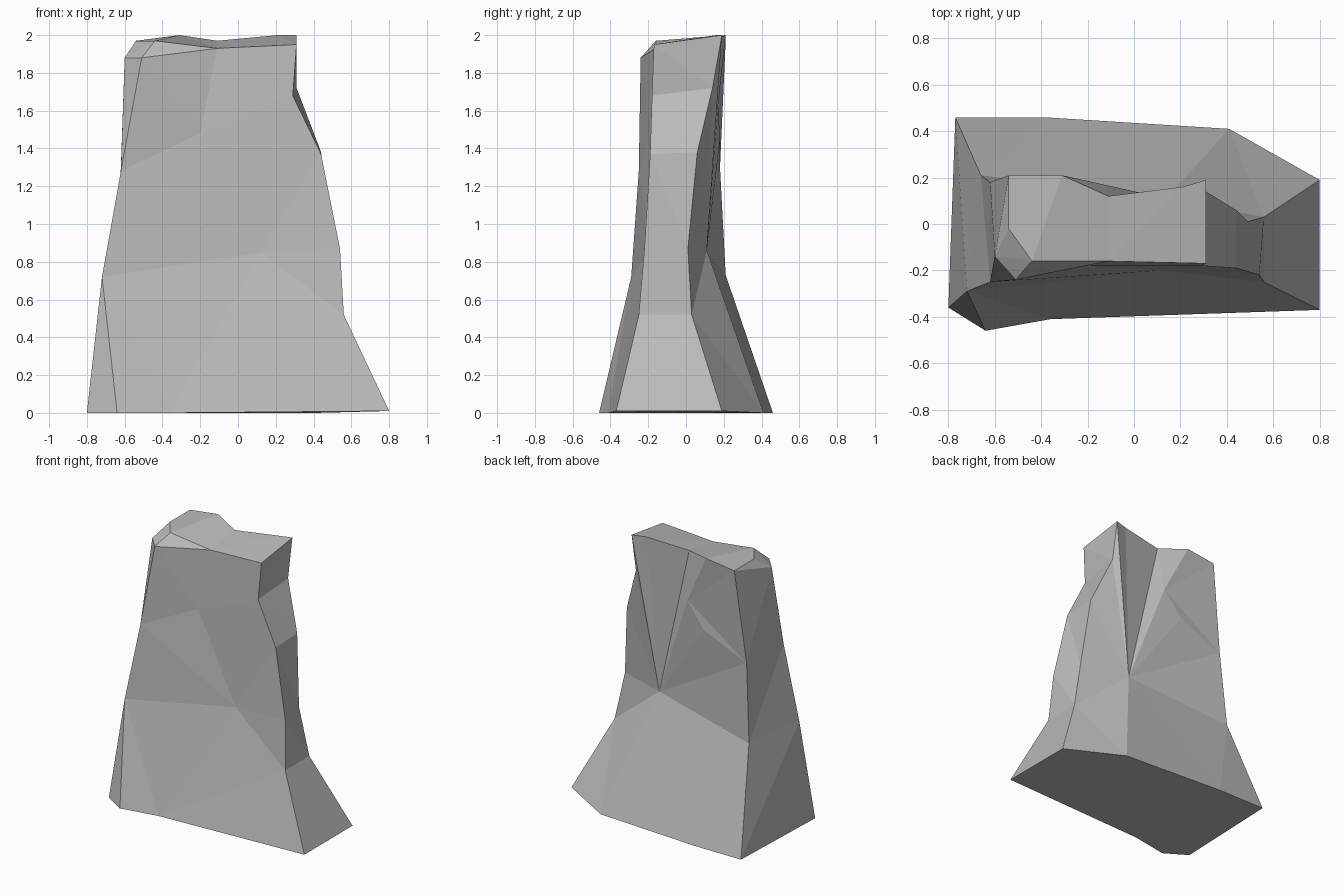
import bpy
import bmesh

cube = bpy.data.objects.get("Cube")
if cube:
    bpy.data.objects.remove(cube, do_unlink=True)

# Corners shared by several ridges, in hundredths of a unit
left_low, left_high = (-72, -29, 72), (-62, -25, 128)
back_foot, back_bulge = (-39, 46, 0), (14, 11, 86)
back_notch, crown_hub = (-13, 17, 163), (-54, -2, 197)

# Ridges running from the foot to the crown, in order around the rock
left_ridge = [(-80, -36, 0), left_low, left_high, (-60, -14, 188)]
front_left_ridge = [(-64, -46, 0), left_low, left_high, (-51, -24, 188), (-44, -16, 197)]
front_ridge = [(-36, -41, 0), (12, -20, 85), (-20, -18, 148), (-11, -16, 193)]
right_front_ridge = [(80, -37, 1), (56, -25, 52), (54, -22, 87), (44, -19, 137),
                     (29, -18, 168), (31, -17, 195)]
right_back_ridge = [(80, 19, 1), (56, 3, 52), (49, 1, 87), (44, 6, 138),
                    (31, 14, 172), (31, 19, 200)]
back_right_ridge = [(41, 41, 0), back_bulge, (21, 16, 200)]
back_ridge = [back_foot, back_bulge, back_notch, (-11, 12, 197)]
back_notch_ridge = [back_foot, back_bulge, (-27, 18, 145), back_notch, (-31, 21, 200)]
back_left_ridge = [(-77, 46, 0), (-66, 21, 73), (-62, 18, 130), (-54, 21, 197)]

ridges = [left_ridge, front_left_ridge, front_ridge, right_front_ridge, right_back_ridge,
          back_right_ridge, back_ridge, back_notch_ridge, back_left_ridge]

bm = bmesh.new()
corners = {}


def corner(point):
    """Return the one vertex at this point, making it when needed."""
    if point not in corners:
        corners[point] = bm.verts.new([value / 100 for value in point])
    return corners[point]


def add_face(points):
    """Add a flat face, skipping any that collapse to an edge or repeat."""
    points = list(dict.fromkeys(points))
    if len(points) > 2:
        verts = [corner(point) for point in points]
        if not bm.faces.get(verts):
            bm.faces.new(verts)


def zip_rows(first, second, axis):
    """Fill the gap between two rows of points with triangles along an axis."""
    i = j = 0
    while i < len(first) - 1 or j < len(second) - 1:
        take_first = j == len(second) - 1 or (
            i < len(first) - 1 and first[i + 1][axis] <= second[j + 1][axis])
        if take_first:
            add_face([first[i], second[j], first[i + 1]])
            i += 1
        else:
            add_face([first[i], second[j], second[j + 1]])
            j += 1


# Walls between neighbouring ridges
for ridge, neighbour in zip(ridges, ridges[1:] + ridges[:1]):
    zip_rows(ridge, neighbour, axis=2)

# Faceted crown and flat underside
rim = [ridge[-1] for ridge in ridges]
front_rim = [rim[0], crown_hub] + rim[1:4]
back_rim = rim[:3:-1]
zip_rows(front_rim, back_rim, axis=0)
add_face([rim[0], crown_hub, rim[1]])
add_face([ridge[0] for ridge in ridges])

bmesh.ops.recalc_face_normals(bm, faces=bm.faces)
mesh = bpy.data.meshes.new("rock_slab")
bm.to_mesh(mesh)
bm.free()

# Plain stone colour
stone = bpy.data.materials.new("stone_grey")
stone.use_nodes = True
colour = (0.5, 0.5, 0.5, 1)
stone.diffuse_color = colour
stone.node_tree.nodes["Principled BSDF"].inputs["Base Color"].default_value = colour
mesh.materials.append(stone)

rock = bpy.data.objects.new("rock_slab", mesh)
bpy.context.collection.objects.link(rock)
